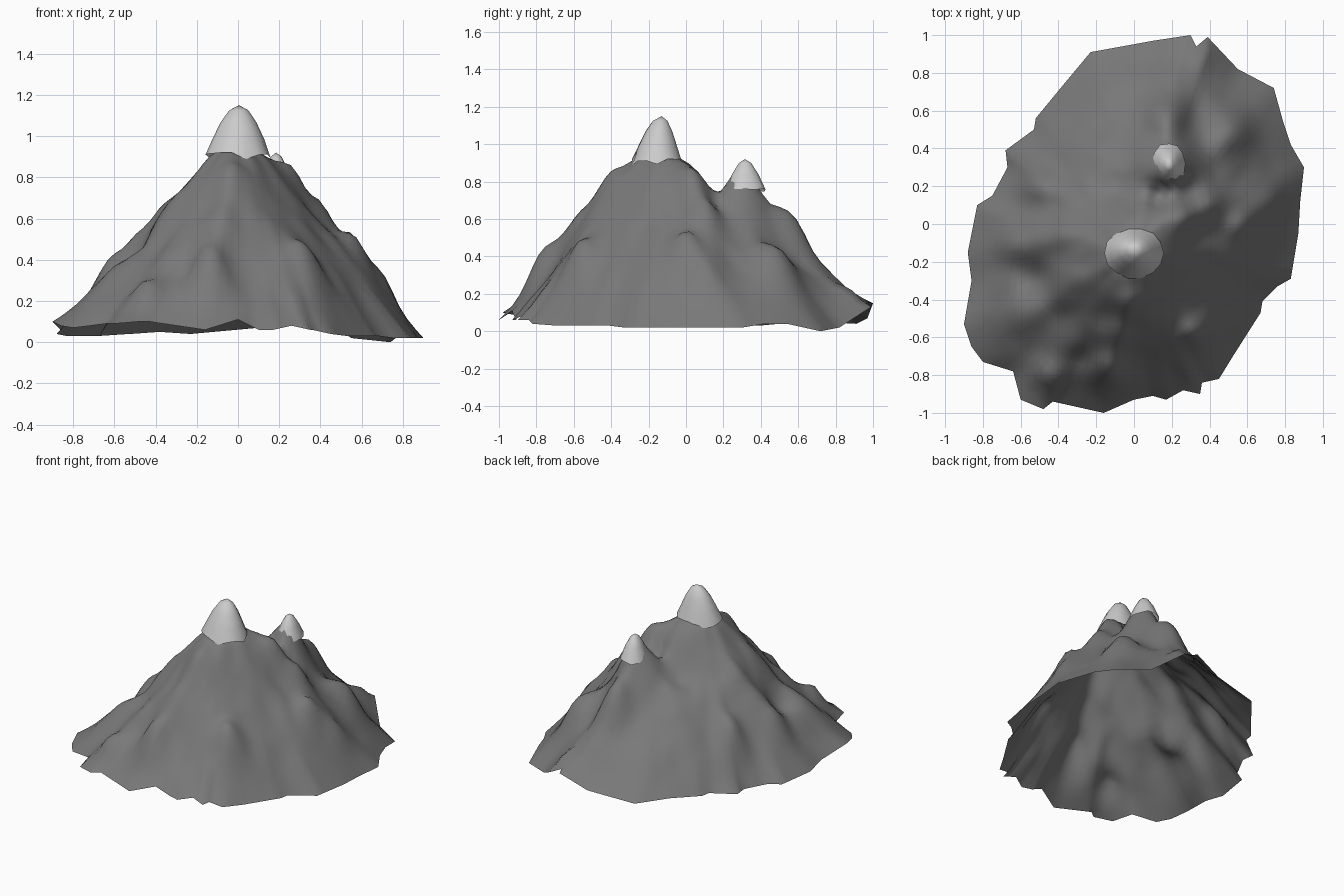
import bpy, bmesh, math, random
from mathutils import Vector, noise

if "Cube" in bpy.data.objects:
    bpy.data.objects.remove(bpy.data.objects["Cube"])

random.seed(4)
PEAK = Vector((0.0, -0.15))

# Ragged foot outline of the mountain (x, y, z)
RIM = [(.90, .30, .02), (.83, .42, .04), (.79, .54, .04), (.74, .72, .0), (.55, .82, .02),
       (.39, .99, .13), (.33, .94, .15), (.30, 1.0, .15), (.10, .97, .07), (-.23, .91, .04),
       (-.38, .73, .05), (-.52, .56, .04), (-.53, .50, .04), (-.68, .39, .03), (-.67, .30, .03),
       (-.75, .15, .03), (-.83, .10, .03), (-.88, -.15, .04), (-.86, -.30, .06), (-.90, -.53, .10),
       (-.86, -.65, .08), (-.80, -.73, .07), (-.64, -.78, .09), (-.60, -.93, .09), (-.48, -.98, .10),
       (-.43, -.94, .10), (-.16, -1.0, .06), (0, -.93, .11), (.10, -.91, .06), (.17, -.93, .06),
       (.26, -.88, .08), (.35, -.90, .06), (.36, -.84, .06), (.45, -.82, .04), (.53, -.69, .03),
       (.67, -.47, .03), (.68, -.41, .03), (.76, -.33, .02), (.83, -.29, .02), (.87, -.05, .02),
       (.88, .12, .02)]

# Flank profile from summit (0) to foot (1)
FLANK = [(0, .99), (.17, .89), (.4, .65), (.6, .45), (.8, .25), (.9, .15), (1, .05)]

# Shoulders, ridges and gullies (x, y, height, spread)
FEATURES = [(.19, .32, .86, .14), (.26, .03, .86, .09), (.40, .12, .69, .09),
            (.56, .0, .51, .09), (.69, .12, .36, .09), (.50, .50, .44, .12),
            (-.20, -.12, .83, .10), (-.38, -.04, .65, .10), (-.51, -.08, .49, .08),
            (-.64, -.10, .40, .09), (-.52, -.30, .37, .10), (-.40, -.50, .42, .10),
            (-.68, -.52, .26, .10), (-.03, -.42, .82, .10), (-.08, -.60, .61, .10),
            (-.13, -.77, .41, .09), (-.27, -.72, .33, .07), (.33, -.57, .46, .09),
            (-.45, -.81, .28, .07), (-.52, .20, .38, .09), (-.08, .18, .64, .12),
            (.13, .16, .70, .07), (.28, .17, .68, .07), (.17, .57, .60, .11),
            (.20, .74, .37, .11), (.36, .90, .22, .07), (.45, -.27, .43, .10), (.10, -.55, .55, .09)]


def lerp_profile(points, t):
    for (a, za), (b, zb) in zip(points, points[1:]):
        if t <= b:
            return za + (zb - za) * (t - a) / (b - a)
    return points[-1][1]


def material(name, v):
    m = bpy.data.materials.new(name)
    m.diffuse_color = (v, v, v, 1)
    m.use_nodes = True
    m.node_tree.nodes["Principled BSDF"].inputs["Base Color"].default_value = m.diffuse_color
    return m


def fan_surface(name, centre, rings, mat):
    """Skin a centre point and successive closed rings into an open shell."""
    bm = bmesh.new()
    top = bm.verts.new(centre)
    rows = [[bm.verts.new(p) for p in ring] for ring in rings]
    n = len(rows[0])
    for j in range(n):
        k = (j + 1) % n
        bm.faces.new((top, rows[0][j], rows[0][k]))
        for a, b in zip(rows, rows[1:]):
            bm.faces.new((a[j], b[j], b[k], a[k]))
    me = bpy.data.meshes.new(name)
    bm.to_mesh(me)
    bm.free()
    me.shade_smooth()
    me.materials.append(mat)
    ob = bpy.data.objects.new(name, me)
    bpy.context.collection.objects.link(ob)
    return ob


# Outline subdivided to even spacing
outline = []
for i, p in enumerate(RIM):
    a, b = Vector(p), Vector(RIM[(i + 1) % len(RIM)])
    n = max(1, round((b - a).length / .055))
    outline += [a.lerp(b, k / n) for k in range(n)]
N = len(outline)


# Rings shrink toward the summit, losing the raggedness of the foot
def smoothed(i):
    w = range(-4, 5)
    return sum((outline[(i + k) % N] * (5 - abs(k)) for k in w), Vector((0, 0, 0))) / 25


soft = [smoothed(i) for i in range(N)]
STEPS = 26
rings = []
for s in range(1, STEPS + 1):
    t = s / STEPS
    ring = []
    for p, q in zip(outline, soft):
        xy = PEAK.lerp(q.xy.lerp(p.xy, t ** 6), t)
        z = lerp_profile(FLANK, t) + (q.z - .05) * t ** 5 + (p.z - q.z) * t ** 12
        ring.append(Vector((xy.x, xy.y, z)))
    rings.append(ring)
points = [p for ring in rings for p in ring]
fade = [1 - (i // N + 1) / STEPS for i in range(len(points))]

# Rocky unevenness, fading at the foot and under the summit
for p, f in zip(points, fade):
    amount = min(1, f * 5) * min(1, (1 - f) * 3)
    p.z += amount * (.03 * noise.noise(Vector((p.x * 5, p.y * 5, 1.7)))
                     + .015 * noise.noise(Vector((p.x * 11, p.y * 11, 4.2))))

# Pull the flanks through every feature height, in a few relaxing passes
jobs = []
for x, y, z, spread in FEATURES:
    d2 = [(p.x - x) ** 2 + (p.y - y) ** 2 for p in points]
    near = d2.index(min(d2))
    pull = [(i, math.exp(-d / spread ** 2) * min(1, fade[i] * 6))
            for i, d in enumerate(d2) if d < (3 * spread) ** 2]
    jobs.append((near, z, pull))
for _ in range(5):
    for near, z, pull in jobs:
        delta = z - points[near].z
        for i, w in pull:
            points[i].z += delta * w
for p in points:
    p.z = max(0, p.z)

rock = material("rock_grey", .19)
snow = material("snow_white", .85)
fan_surface("mountain", (PEAK.x, PEAK.y, .98), rings, rock)


# Snow caps: domes with a jagged lower edge, leaning slightly back
def snow_cap(name, x, y, sx, sy, profile, sides, lean):
    r_max = profile[-1][0]
    wobble = [random.uniform(.95, 1.05) for _ in range(sides)]
    rings = []
    for r, z in profile[1:]:
        ring = []
        for j in range(sides):
            a = 2 * math.pi * j / sides
            rr = r * wobble[j]
            dz = random.uniform(-.025, .015) if r == r_max else 0
            ring.append((x + rr * sx * math.cos(a),
                         y + rr * sy * math.sin(a) + lean * (1 - r / r_max), z + dz))
        rings.append(ring)
    fan_surface(name, (x, y + lean, profile[0][1]), rings, snow)


snow_cap("main_snow_cap", .005, -.155, 1.03, .90,
         [(0, 1.15), (.045, 1.125), (.085, 1.065), (.122, .985), (.153, .91)], 14, .025)
snow_cap("small_snow_cap", .185, .32, .88, 1.10,
         [(0, .92), (.03, .90), (.065, .84), (.10, .765)], 12, -.005)
